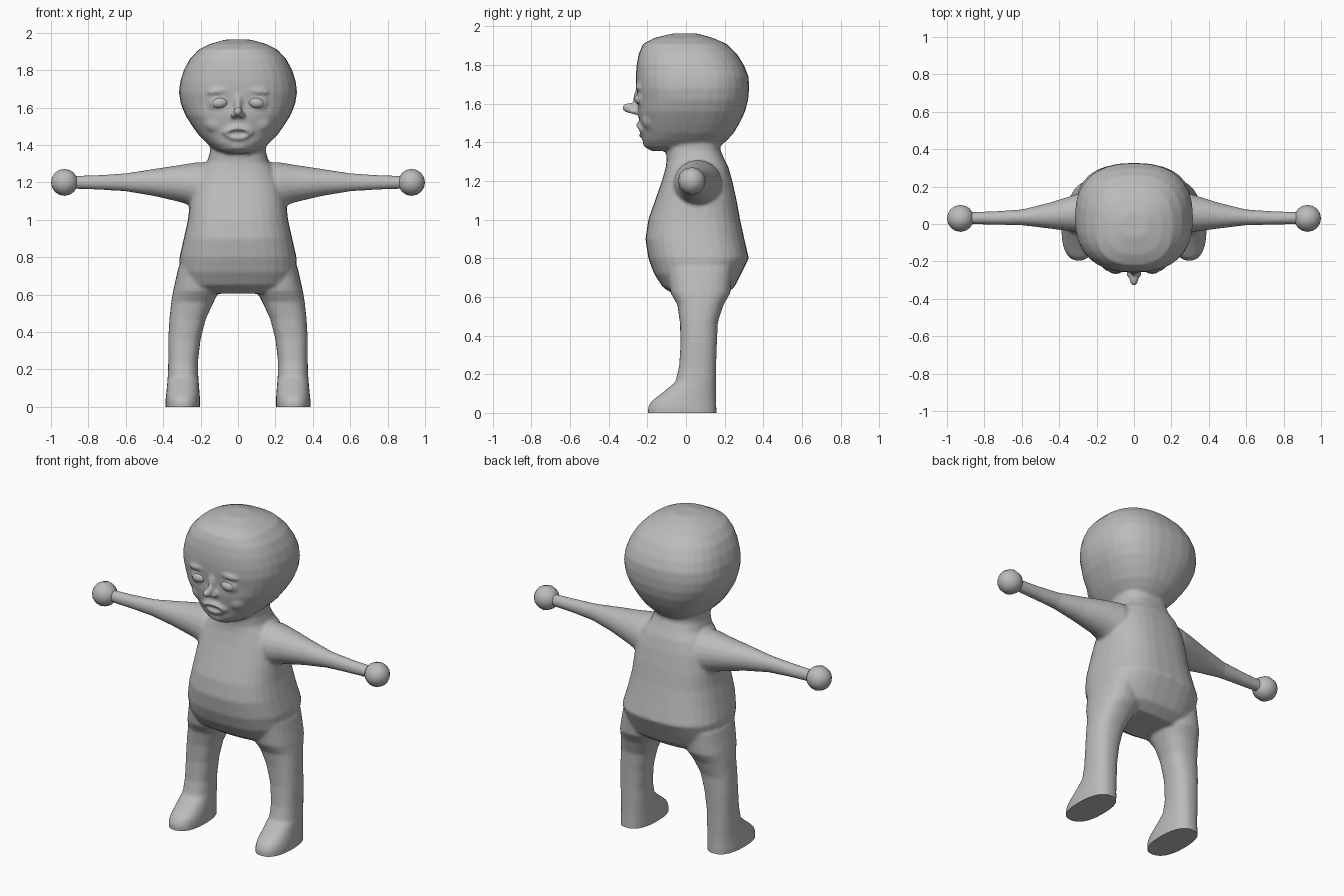
import bpy, bmesh, math
from mathutils import Vector, Matrix

grey = bpy.data.materials.new("clay grey")
grey.diffuse_color = (0.5, 0.5, 0.5, 1)


def finish(name, bm):
    me = bpy.data.meshes.new(name)
    bmesh.ops.recalc_face_normals(bm, faces=bm.faces)
    bm.to_mesh(me)
    bm.free()
    ob = bpy.data.objects.new(name, me)
    bpy.context.collection.objects.link(ob)
    me.materials.append(grey)
    for p in me.polygons:
        p.use_smooth = True
    return ob


def loft(bm, rings, place, n=32, p=2.0):
    """Closed skin over superellipse rings (t, u_min, u_max, v_min, v_max)."""
    loops = []
    for t, u0, u1, v0, v1 in rings:
        loop = []
        for i in range(n):
            a = 2 * math.pi * i / n
            c, s = math.cos(a), math.sin(a)
            u = (u0 + u1) / 2 + (u1 - u0) / 2 * math.copysign(abs(c) ** (2 / p), c)
            v = (v0 + v1) / 2 + (v1 - v0) / 2 * math.copysign(abs(s) ** (2 / p), s)
            loop.append(bm.verts.new(place(t, u, v)))
        loops.append(loop)
    faces = [bm.faces.new(loops[0]), bm.faces.new(loops[-1][::-1])]
    for a, b in zip(loops, loops[1:]):
        for i in range(n):
            j = (i + 1) % n
            faces.append(bm.faces.new((a[i], b[i], b[j], a[j])))
    bmesh.ops.recalc_face_normals(bm, faces=faces)


def ball(bm, centre, radii, tilt=0.0, seg=16, rings=10):
    m = Matrix.Translation(centre) @ Matrix.Rotation(tilt, 4, 'Y') @ Matrix.Diagonal((*radii, 1))
    bmesh.ops.create_uvsphere(bm, u_segments=seg, v_segments=rings, radius=1, matrix=m)


def upright(t, u, v):
    return (u, v, t)


body = bmesh.new()

# torso and neck: height, half width, front, back
torso = [(0.605, 0.24, -0.05, 0.19), (0.65, 0.29, -0.12, 0.25), (0.72, 0.31, -0.165, 0.285),
         (0.8, 0.313, -0.195, 0.325), (0.9, 0.29, -0.21, 0.302), (1.0, 0.268, -0.195, 0.28),
         (1.1, 0.256, -0.16, 0.262), (1.2, 0.235, -0.125, 0.24), (1.27, 0.2, -0.105, 0.22),
         (1.31, 0.165, -0.1, 0.2), (1.36, 0.15, -0.105, 0.178), (1.46, 0.15, -0.1, 0.18)]
loft(body, [(z, -w, w, f, b) for z, w, f, b in torso], upright, p=2.6)

# head: height, half width, front, back
head = [(1.355, 0.07, -0.18, 0.12), (1.375, 0.125, -0.207, 0.17), (1.41, 0.168, -0.224, 0.212),
        (1.45, 0.208, -0.228, 0.248), (1.5, 0.244, -0.24, 0.278), (1.56, 0.282, -0.25, 0.306),
        (1.62, 0.306, -0.25, 0.322), (1.68, 0.316, -0.258, 0.327), (1.74, 0.309, -0.26, 0.324),
        (1.8, 0.29, -0.256, 0.3), (1.86, 0.258, -0.244, 0.262), (1.91, 0.21, -0.222, 0.21),
        (1.94, 0.15, -0.165, 0.14), (1.963, 0.07, -0.07, 0.06)]
loft(body, [(z, -w, w, f, b) for z, w, f, b in head], upright, p=2.45)

for s in (-1, 1):
    # leg and foot: height, inner, outer, front, back (cut level at the floor later)
    leg = [(-0.03, 0.205, 0.388, -0.197, 0.158), (0.03, 0.203, 0.388, -0.197, 0.158),
           (0.06, 0.204, 0.385, -0.18, 0.156), (0.11, 0.208, 0.38, -0.115, 0.155),
           (0.16, 0.212, 0.376, -0.055, 0.155), (0.24, 0.214, 0.373, -0.036, 0.156),
           (0.36, 0.2, 0.373, -0.028, 0.16), (0.47, 0.172, 0.367, -0.032, 0.165),
           (0.56, 0.13, 0.357, -0.045, 0.195), (0.62, 0.1, 0.347, -0.08, 0.23),
           (0.75, 0.1, 0.318, -0.1, 0.24)]
    loft(body, [(z, min(s * i, s * o), max(s * i, s * o), f, b) for z, i, o, f, b in leg],
         upright, n=24, p=2.4)
    # arm: reach, front, back, bottom, top
    arm = [(0.1, -0.07, 0.19, 1.05, 1.31), (0.22, -0.065, 0.185, 1.06, 1.308),
           (0.3, -0.045, 0.162, 1.092, 1.295), (0.45, -0.025, 0.115, 1.127, 1.272),
           (0.6, -0.007, 0.078, 1.152, 1.249), (0.75, -0.004, 0.068, 1.161, 1.239),
           (0.9, 0.0, 0.064, 1.166, 1.234)]
    loft(body, arm, lambda t, u, v, s=s: (s * t, u, v), n=20)
    # eyelids, brow, nostril and cheek
    ball(body, (s * 0.098, -0.222, 1.628), (0.062, 0.034, 0.046), s * 0.1)
    ball(body, (s * 0.095, -0.236, 1.69), (0.07, 0.026, 0.02), s * 0.15)
    ball(body, (s * 0.02, -0.265, 1.56), (0.02, 0.027, 0.017))
    ball(body, (s * 0.11, -0.18, 1.52), (0.07, 0.05, 0.06))
    # upper and lower lip halves
    for k in range(5):
        x = s * k * 0.017
        ball(body, (x, -0.24 + 0.00028 * k ** 3, 1.49 - 0.0014 * k * k), (0.017, 0.022, 0.013))
        ball(body, (x, -0.226 + 0.0002 * k ** 3, 1.436 + 0.0016 * k * k), (0.017, 0.02, 0.013))

# nose
ball(body, (0, -0.29, 1.578), (0.024, 0.042, 0.027))
ball(body, (0, -0.25, 1.62), (0.022, 0.024, 0.055))
# chin
ball(body, (0, -0.185, 1.4), (0.07, 0.04, 0.035))

# fuse everything into one smooth skin
raw = finish("body_parts", body)
mod = raw.modifiers.new("fuse", 'REMESH')
mod.mode, mod.voxel_size = 'VOXEL', 0.0095
mod = raw.modifiers.new("soften", 'SMOOTH')
mod.factor, mod.iterations = 0.5, 5
bm = bmesh.new()
bm.from_object(raw, bpy.context.evaluated_depsgraph_get())
bpy.data.objects.remove(raw)

# level soles
cut = bmesh.ops.bisect_plane(bm, geom=bm.verts[:] + bm.edges[:] + bm.faces[:], dist=1e-5,
                             plane_co=(0, 0, 0), plane_no=(0, 0, 1), clear_inner=True)
bmesh.ops.holes_fill(bm, edges=[e for e in bm.edges if e.is_boundary], sides=0)
skin = finish("body", bm)
bpy.context.view_layer.objects.active = skin
skin.select_set(True)
bpy.ops.object.shade_smooth_by_angle(angle=math.radians(50))

for s, side in ((-1, "right"), (1, "left")):
    # round fist with few sides, pole along the arm
    bm = bmesh.new()
    bmesh.ops.create_uvsphere(bm, u_segments=12, v_segments=8, radius=0.072,
                              matrix=Matrix.Translation((s * 0.928, 0.03, 1.2))
                              @ Matrix.Rotation(math.pi / 2, 4, 'Y'))
    finish(side + "_hand", bm)
    # eyeball
    bm = bmesh.new()
    ball(bm, (s * 0.098, -0.236, 1.625), (0.044, 0.031, 0.03), s * 0.1)
    finish(side + "_eye", bm)

# teeth behind the lips
bm = bmesh.new()
ball(bm, (0, -0.21, 1.468), (0.055, 0.026, 0.016))
finish("teeth", bm)
